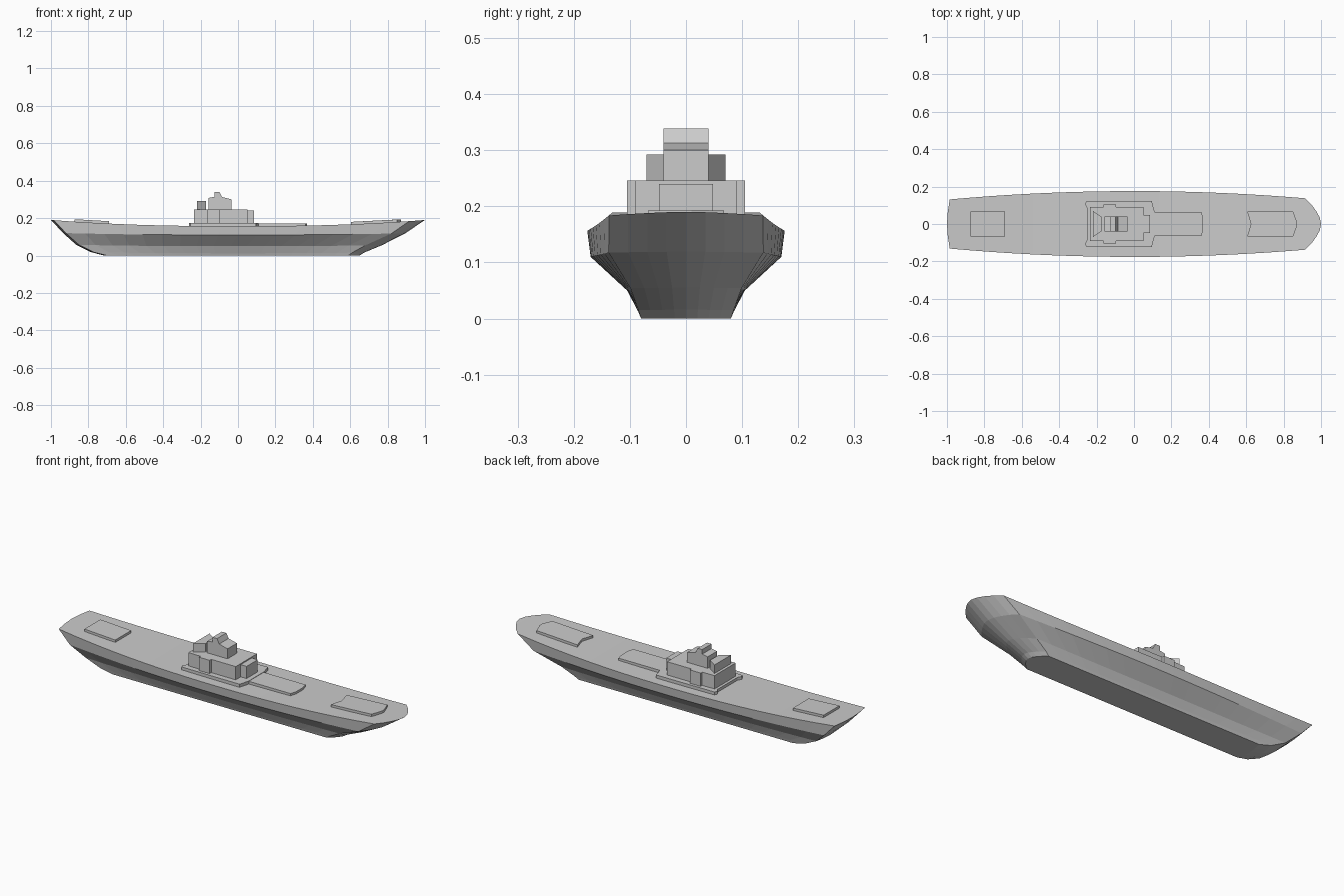
import bpy, bmesh

if "Cube" in bpy.data.objects:
    bpy.data.objects.remove(bpy.data.objects["Cube"])

# Hull levels: z, z sheer, mid half width, narrowing, stern corner x, stern centre x, bow knuckle x, bow centre x
LEVELS = [
    (0.000, 0.000, 0.080, 0.000, -0.700, -0.715, 0.590, 0.650),
    (0.012, 0.010, 0.085, 0.000, -0.770, -0.785, 0.610, 0.675),
    (0.050, 0.010, 0.105, 0.013, -0.850, -0.865, 0.680, 0.770),
    (0.110, 0.012, 0.170, 0.048, -0.920, -0.935, 0.820, 0.895),
    (0.157, 0.033, 0.176, 0.046, -0.985, -1.000, 0.915, 1.000),
]
STATIONS = 18


def sheer(x):
    return 0.157 + 0.033 * abs(x) ** 2.4


def waterline(level):
    z, rise, mid, narrow, xs, xsc, xk, xb = level
    width = lambda x: mid - narrow * x * x
    pts = [(xsc, 0.0), (xsc + 0.3 * (xs - xsc), width(xs) * 0.5)]
    for i in range(STATIONS):
        x = xs + (xk - xs) * i / (STATIONS - 1)
        pts.append((x, width(x)))
    for f, g in ((0.75, 0.4), (0.5, 0.7), (0.25, 0.92), (0.0, 1.0)):
        pts.append((xk + (xb - xk) * g, width(xk) * f))
    return [(x, y, z + rise * abs(x) ** 2.4) for x, y in pts]


def finish(name, bm):
    bmesh.ops.remove_doubles(bm, verts=bm.verts, dist=1e-5)
    bmesh.ops.recalc_face_normals(bm, faces=bm.faces)
    me = bpy.data.meshes.new(name)
    bm.to_mesh(me)
    bm.free()
    ob = bpy.data.objects.new(name, me)
    bpy.context.collection.objects.link(ob)
    return ob


def hull():
    bm = bmesh.new()
    port, star = [], []
    for lv in LEVELS:
        line = waterline(lv)
        port.append([bm.verts.new(p) for p in line])
        mirrored = [bm.verts.new((x, -y, z)) for x, y, z in line[1:-1]]
        star.append([port[-1][0]] + mirrored + [port[-1][-1]])
    for side in (port, star):
        for a, b in zip(side, side[1:]):
            for i in range(len(a) - 1):
                bm.faces.new((a[i], a[i + 1], b[i + 1], b[i]))
    # deck and flat bottom strips
    for k in (0, -1):
        p, s = port[k], star[k]
        for i in range(len(p) - 1):
            quad = list(dict.fromkeys((p[i], p[i + 1], s[i + 1], s[i])))
            bm.faces.new(quad)
    finish("hull", bm)


def plan_block(name, half, bottom, top):
    """Extrude a plan outline mirrored in y; bottom and top are functions of x."""
    outline = half + [(x, -y) for x, y in reversed(half) if y > 0]
    bm = bmesh.new()
    lo = [bm.verts.new((x, y, bottom(x))) for x, y in outline]
    hi = [bm.verts.new((x, y, top(x))) for x, y in outline]
    bm.faces.new(lo)
    bm.faces.new(hi)
    n = len(outline)
    for i in range(n):
        j = (i + 1) % n
        bm.faces.new((lo[i], lo[j], hi[j], hi[i]))
    finish(name, bm)


def side_block(name, profile, half_width):
    """Extrude an x-z profile across the ship."""
    bm = bmesh.new()
    a = [bm.verts.new((x, -half_width, z)) for x, z in profile]
    b = [bm.verts.new((x, half_width, z)) for x, z in profile]
    bm.faces.new(a)
    bm.faces.new(b)
    n = len(profile)
    for i in range(n):
        j = (i + 1) % n
        bm.faces.new((a[i], a[j], b[j], b[i]))
    finish(name, bm)


def level(z):
    return lambda x: z


hull()

# raised deck pads and hatches
below = lambda x: sheer(x) - 0.01
raised = lambda x: sheer(x) + 0.013
plan_block("stern_hatch", [(-0.875, 0.068), (-0.69, 0.068)], below, raised)
plan_block("bow_hatch", [(0.625, 0.0), (0.605, 0.068), (0.85, 0.068), (0.872, 0.01)], below, raised)
plan_block("cabin_deck", [(-0.25, 0.0), (-0.25, 0.085), (-0.262, 0.105), (-0.255, 0.12),
                          (0.095, 0.122), (0.11, 0.065)], level(0.15), level(0.174))
plan_block("fore_hatch", [(0.09, 0.064), (0.36, 0.064), (0.37, 0.03)], level(0.15), level(0.172))

# superstructure
plan_block("cabin", [(-0.235, 0.09), (-0.162, 0.092), (-0.162, 0.105), (-0.097, 0.105),
                     (-0.097, 0.091), (0.05, 0.091)], level(0.17), level(0.246))
plan_block("cabin_front", [(0.045, 0.048), (0.085, 0.048)], level(0.17), level(0.24))
plan_block("funnel", [(-0.22, 0.07), (-0.17, 0.036)], level(0.24), level(0.292))
side_block("bridge", [(-0.158, 0.24), (-0.158, 0.308), (-0.125, 0.314), (-0.125, 0.339),
                      (-0.098, 0.339), (-0.085, 0.313), (-0.035, 0.3), (-0.035, 0.24)], 0.04)
